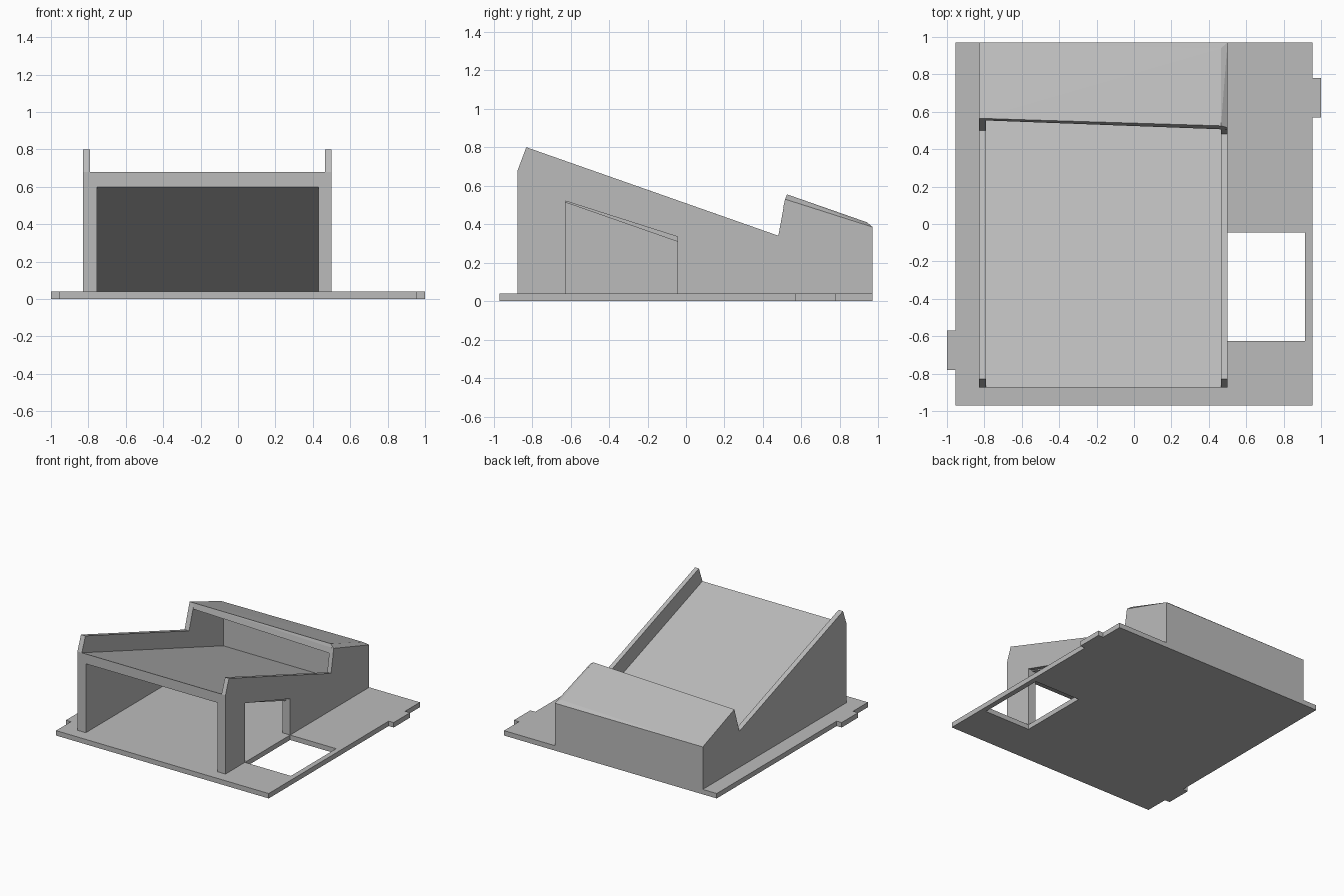
import bpy
import bmesh
from mathutils import Vector

cube = bpy.data.objects.get("Cube")
if cube:
    bpy.data.objects.remove(cube, do_unlink=True)

GREY = (0.5, 0.5, 0.5, 1)
mat = bpy.data.materials.new("plain_grey")
mat.use_nodes = True
mat.diffuse_color = GREY
mat.node_tree.nodes["Principled BSDF"].inputs["Base Color"].default_value = GREY


def finish(name, bm):
    bmesh.ops.recalc_face_normals(bm, faces=bm.faces)
    mesh = bpy.data.meshes.new(name)
    bm.to_mesh(mesh)
    bm.free()
    mesh.materials.append(mat)
    obj = bpy.data.objects.new(name, mesh)
    bpy.context.collection.objects.link(obj)
    return obj


def prism(name, start, depth):
    """Extrude a closed outline of 3D points by the given vector."""
    bm = bmesh.new()
    face = bm.faces.new([bm.verts.new(p) for p in start])
    result = bmesh.ops.extrude_face_region(bm, geom=[face], use_keep_orig=True)
    verts = [v for v in result["geom"] if isinstance(v, bmesh.types.BMVert)]
    bmesh.ops.translate(bm, verts=verts, vec=Vector(depth))
    return finish(name, bm)


def side_prism(name, profile, x0, x1):
    return prism(name, [(x0, y, z) for y, z in profile], (x1 - x0, 0, 0))


def plan_prism(name, outline, z0, z1):
    return prism(name, [(x, y, z0) for x, y in outline], (0, 0, z1 - z0))


# Main dimensions
LEFT, RIGHT = 0.5, -0.83          # outer faces of the walls
LEFT_IN, RIGHT_IN = 0.465, -0.79  # inner faces of the upper rims
LEFT_LOW, RIGHT_LOW = 0.43, -0.755  # inner faces below the deck
FRONT, BACK = -0.875, 0.97
SUNK, FLOOR = 0.02, 0.04
DOOR_A, DOOR_B = -0.625, -0.045
DECK_END = 0.725

# Base plate with a tab on each side and a rectangular hole
half = [(0.955, -BACK), (0.955, 0.57), (1, 0.57), (1, 0.78), (0.955, 0.78), (0.955, BACK)]
base = plan_prism("base_plate", half + [(-x, -y) for x, y in half], 0, FLOOR)
hole = [(LEFT, DOOR_A), (0.913, DOOR_A), (0.913, DOOR_B), (LEFT, DOOR_B)]
cutter = plan_prism("hole_cutter", hole, -0.1, 0.1)
cutter.hide_render = True
cut = base.modifiers.new("hole", "BOOLEAN")
cut.operation = "DIFFERENCE"
cut.solver = "EXACT"
cut.object = cutter
bpy.context.view_layer.objects.active = base
bpy.ops.object.modifier_apply(modifier=cut.name)
bpy.data.objects.remove(cutter, do_unlink=True)

# Side walls: sloping rim, notch and rear hood; the left one has a doorway
rim = [(BACK, SUNK), (BACK, 0.385)]
front_edge = [(-0.83, 0.80), (FRONT, 0.68), (FRONT, SUNK)]
doorway = [(DOOR_A, SUNK), (DOOR_A, 0.52), (DOOR_B, 0.335), (DOOR_B, SUNK)]
side_prism("right_wall", rim + [(0.565, 0.535), (0.50, 0.333)] + front_edge, RIGHT, RIGHT_IN)
side_prism("left_wall", rim + [(0.92, 0.385), (0.515, 0.53), (0.48, 0.34)] + front_edge + doorway,
           LEFT_IN, LEFT)

# Thicker lower walls that carry the deck
lower = [(FRONT, SUNK), (FRONT, 0.60), (DECK_END, FLOOR), (DECK_END, SUNK)]
side_prism("right_lower_wall", lower, RIGHT_IN, RIGHT_LOW)
side_prism("left_front_post", [(FRONT, SUNK), (FRONT, 0.60), (DOOR_A, 0.513), (DOOR_A, SUNK)],
           LEFT_LOW, LEFT_IN)
side_prism("left_lower_wall", [(DOOR_B, SUNK), (DOOR_B, 0.31), (DECK_END, FLOOR), (DECK_END, SUNK)],
           LEFT_LOW, LEFT_IN)

# Sloping deck between the rims
side_prism("sloping_deck", [(FRONT, 0.60), (FRONT, 0.68), (0.95, FLOOR), (DECK_END, FLOOR)],
           RIGHT_IN, LEFT_IN)

# Rear wall
side_prism("rear_wall", [(0.94, SUNK), (0.94, 0.37), (BACK, 0.37), (BACK, SUNK)], RIGHT, LEFT)

# Hood slab over the rear, bevelled down to the left wall
top = [(LEFT_IN, 0.525, 0.555), (RIGHT, 0.565, 0.535), (LEFT, 0.515, 0.53),
       (RIGHT, BACK, 0.385), (LEFT_IN, 0.94, 0.41), (LEFT, 0.92, 0.385), (LEFT, BACK, 0.385)]
bm = bmesh.new()
for i, (x, y, z) in enumerate(top):
    bm.verts.new((x, y, z))
    bm.verts.new((x, y - 0.01 if i < 3 else y, z - 0.045))
hull = bmesh.ops.convex_hull(bm, input=bm.verts)
loose = [v for v in bm.verts if not v.link_faces]
bmesh.ops.delete(bm, geom=loose, context="VERTS")
finish("rear_hood", bm)
